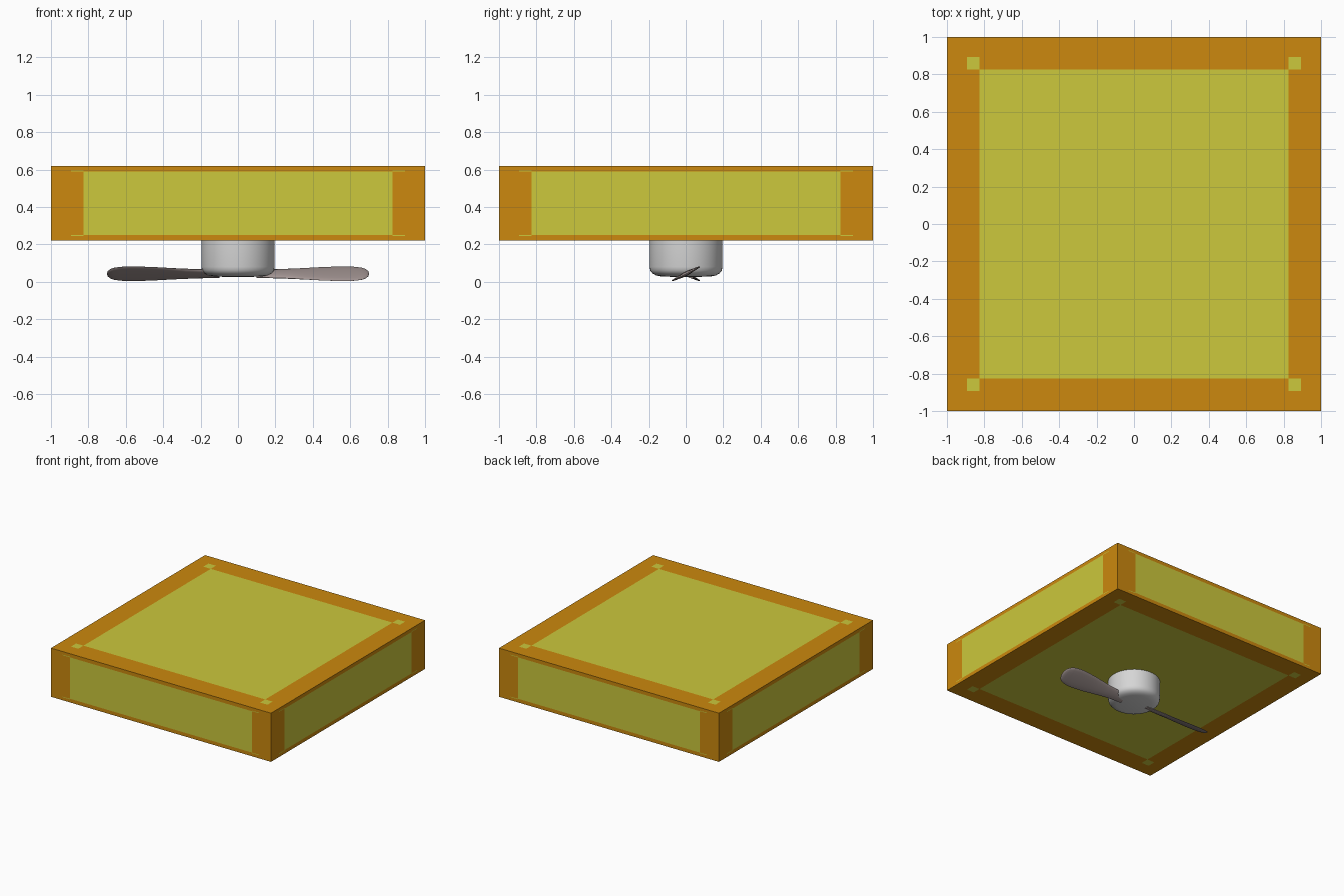
import bpy, bmesh, math
from mathutils import Matrix, Vector

if "Cube" in bpy.data.objects:
    bpy.data.objects.remove(bpy.data.objects["Cube"])


def material(name, srgb):
    lin = [((c / 255 + 0.055) / 1.055) ** 2.4 if c > 10 else c / 255 / 12.92 for c in srgb]
    m = bpy.data.materials.new(name)
    m.diffuse_color = (*lin, 1)
    m.use_nodes = True
    m.node_tree.nodes["Principled BSDF"].inputs["Base Color"].default_value = m.diffuse_color
    return m


orange = material("orange", (204, 137, 14))
yellow = material("yellow", (204, 200, 60))
light_grey = material("light_grey", (214, 214, 214))
dark_grey = material("warm_grey", (163, 149, 147))


def finish(bm, name, mats, smooth=None):
    bmesh.ops.recalc_face_normals(bm, faces=bm.faces)
    mesh = bpy.data.meshes.new(name)
    bm.to_mesh(mesh)
    bm.free()
    for m in mats:
        mesh.materials.append(m)
    ob = bpy.data.objects.new(name, mesh)
    bpy.context.collection.objects.link(ob)
    if smooth:
        bpy.ops.object.select_all(action='DESELECT')
        ob.select_set(True)
        bpy.context.view_layer.objects.active = ob
        bpy.ops.object.shade_smooth_by_angle(angle=math.radians(smooth))
    return ob


# Box body: cut along the panel and corner-spot borders, coloured by cell
HALF = (1.0, 1.0, 0.2)
INNER = (0.826, 0.826, 0.170)
OUTER = (0.893, 0.893, 0.175)
CENTRE = Vector((0, 0, 0.42))
bm = bmesh.new()
bmesh.ops.create_cube(bm, size=2, matrix=Matrix.Diagonal((*HALF, 1)))
for axis in range(3):
    for d in (INNER[axis], OUTER[axis]):
        for s in (-1, 1):
            co, no = Vector(), Vector()
            co[axis], no[axis] = s * d, 1
            bmesh.ops.bisect_plane(bm, geom=bm.verts[:] + bm.edges[:] + bm.faces[:],
                                   plane_co=co, plane_no=no)


def zone(value, axis):
    return 0 if abs(value) < INNER[axis] else 1 if abs(value) < OUTER[axis] else 2


for f in bm.faces:
    f.normal_update()
    main = max(range(3), key=lambda a: abs(f.normal[a]))
    c = f.calc_center_median()
    u, v = [zone(c[a], a) for a in range(3) if a != main]
    f.material_index = 1 if u == v and u < 2 else 0
bmesh.ops.translate(bm, verts=bm.verts, vec=CENTRE)
finish(bm, "box_body", [orange, yellow])

# Motor hub: turned profile with a rounded lower edge
profile = [(0, 0.025), (0.13, 0.028), (0.16, 0.034), (0.18, 0.045),
           (0.192, 0.06), (0.196, 0.08), (0.196, 0.23), (0, 0.23)]
bm = bmesh.new()
pts = [bm.verts.new((r, 0, z)) for r, z in profile]
edges = [bm.edges.new(p) for p in zip(pts, pts[1:])]
bmesh.ops.spin(bm, geom=pts + edges, axis=(0, 0, 1), cent=(0, 0, 0),
               angle=2 * math.pi, steps=48, use_duplicate=False)
bmesh.ops.remove_doubles(bm, verts=bm.verts, dist=0.0005)
finish(bm, "motor_hub", [light_grey], 40)

# Propeller blades: thin pitched sections lofted outwards (x, half chord)
stations = [(0.10, 0.045), (0.20, 0.048), (0.28, 0.055), (0.36, 0.066), (0.44, 0.077),
            (0.52, 0.084), (0.58, 0.086), (0.63, 0.081), (0.665, 0.068),
            (0.685, 0.051), (0.697, 0.028), (0.70, 0.008)]
PITCH, SIDES = math.radians(27), 16
for name, turn in (("right_blade", 0), ("left_blade", math.pi)):
    bm = bmesh.new()
    rings = []
    for x, chord in stations:
        thick = 0.012 if x < 0.3 else 0.009 * min(1, chord / 0.06)
        ring = []
        for i in range(SIDES):
            a = 2 * math.pi * i / SIDES
            y, z = chord * math.cos(a), thick * math.sin(a)
            ring.append(bm.verts.new((x, y * math.cos(PITCH) - z * math.sin(PITCH),
                                      0.043 + y * math.sin(PITCH) + z * math.cos(PITCH))))
        rings.append(ring)
    for a, b in zip(rings, rings[1:]):
        for i in range(SIDES):
            j = (i + 1) % SIDES
            bm.faces.new((a[i], a[j], b[j], b[i]))
    bm.faces.new(rings[0])
    bm.faces.new(rings[-1])
    bmesh.ops.rotate(bm, verts=bm.verts, cent=(0, 0, 0), matrix=Matrix.Rotation(turn, 3, 'Z'))
    finish(bm, name, [dark_grey], 60)
